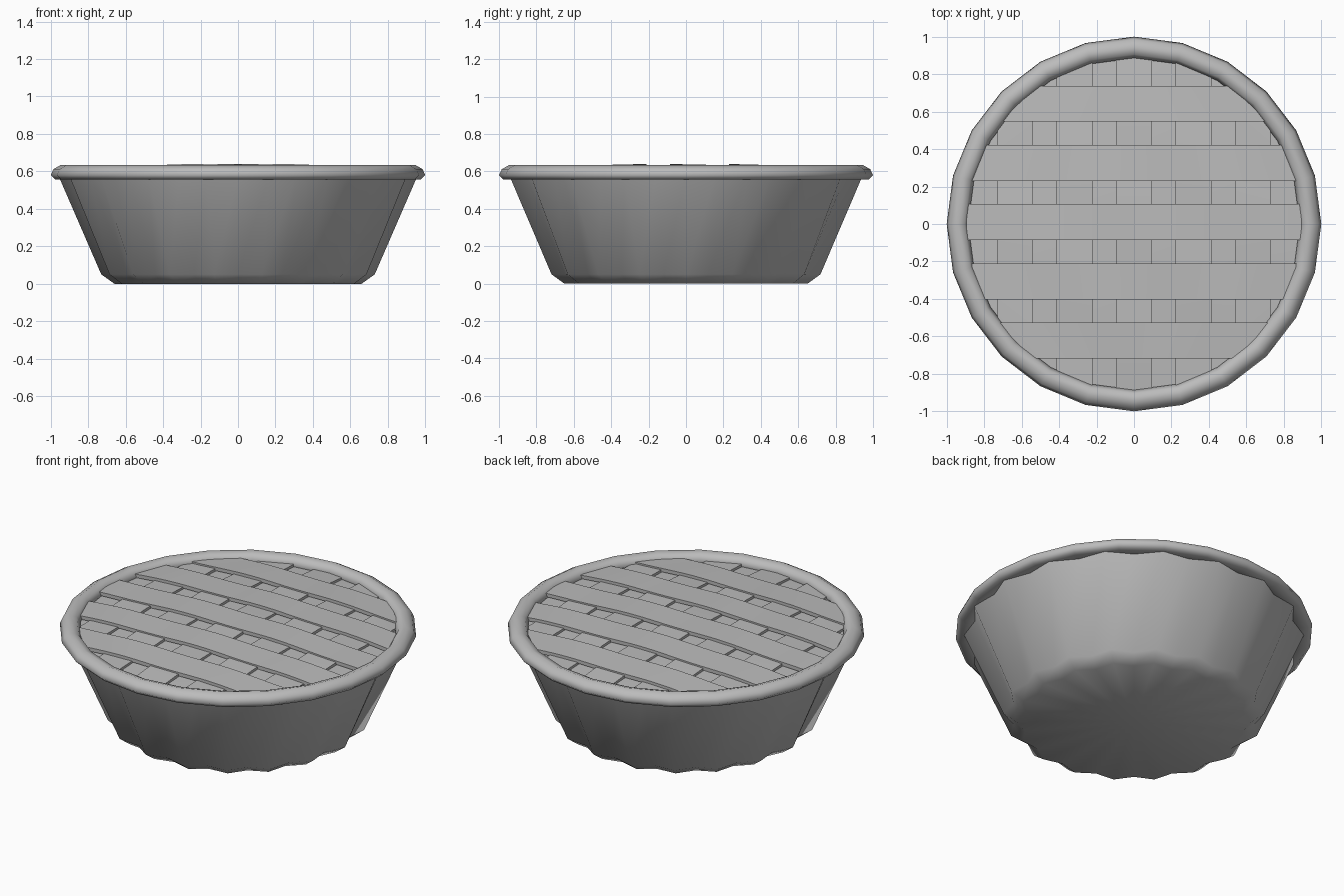
import bpy, bmesh, math
from mathutils import Vector

cube = bpy.data.objects.get("Cube")
if cube:
    bpy.data.objects.remove(cube, do_unlink=True)

grey = bpy.data.materials.new("plain grey")
grey.use_nodes = True
colour = (0.5, 0.5, 0.5, 1)
grey.diffuse_color = colour
grey.node_tree.nodes["Principled BSDF"].inputs["Base Color"].default_value = colour


def finish(bm, name, smooth):
    bmesh.ops.recalc_face_normals(bm, faces=bm.faces)
    for f in bm.faces:
        f.smooth = smooth
    mesh = bpy.data.meshes.new(name)
    bm.to_mesh(mesh)
    bm.free()
    mesh.materials.append(grey)
    obj = bpy.data.objects.new(name, mesh)
    bpy.context.collection.objects.link(obj)
    return obj


def ring(bm, count, peak, valley, z):
    # every second point sits on the valley radius
    verts = []
    for i in range(count):
        a = math.tau * i / count
        r = valley if i % 2 else peak
        verts.append(bm.verts.new((r * math.cos(a), r * math.sin(a), z)))
    return verts


def bridge(bm, lower, upper):
    n = len(lower)
    for i in range(n):
        j = (i + 1) % n
        bm.faces.new((lower[i], lower[j], upper[j], upper[i]))


def cap(bm, loop, z):
    centre = bm.verts.new((0, 0, z))
    for i, v in enumerate(loop):
        bm.faces.new((v, loop[(i + 1) % len(loop)], centre))


def dome(x, y):
    return 0.642 - 0.04 * (x * x + y * y)


# Fluted dish
FLUTES = 18
bm = bmesh.new()
rings = [ring(bm, FLUTES * 2, *row) for row in
         [(0.66, 0.62, 0), (0.73, 0.685, 0.05), (0.96, 0.91, 0.58)]]
for low, high in zip(rings, rings[1:]):
    bridge(bm, low, high)
cap(bm, rings[0], 0)
finish(bm, "fluted_dish", True)

# Rolled crust rim
section = [(1, 0.58), (0.985, 0.612), (0.945, 0.635), (0.905, 0.622),
           (0.885, 0.59), (0.9, 0.56), (0.975, 0.556)]
bm = bmesh.new()
loops = [ring(bm, 24, r, r, z) for r, z in section]
for i, loop in enumerate(loops):
    bridge(bm, loop, loops[(i + 1) % len(loops)])
finish(bm, "crust_rim", True)

# Filling surface beneath the lattice
bm = bmesh.new()
loops = [ring(bm, 24, r, r, dome(r, 0) - 0.03) for r in (0.91, 0.6, 0.3)]
for low, high in zip(loops, loops[1:]):
    bridge(bm, low, high)
cap(bm, loops[-1], dome(0, 0) - 0.03)
finish(bm, "filling", True)


def strip(name, centre, across, drop, phase):
    """Woven pastry strip, trimmed to the round rim."""
    bm = bmesh.new()
    half, steps, thick = 0.096, 24, 0.022
    sections = []
    for i in range(steps + 1):
        t = 2 * i / steps - 1
        corners = []
        for side, lower in ((-1, 0), (1, 0), (1, 1), (-1, 1)):
            v = centre + side * half
            u = t * math.sqrt(max(0.9 ** 2 - v * v, 0.01))
            x, y = (v, u) if across else (u, v)
            wave = 0.003 * phase * math.cos(math.pi * u / 0.317)
            corners.append(bm.verts.new((x, y, dome(x, y) - drop + wave - lower * thick)))
        sections.append(corners)
    for a, b in zip(sections, sections[1:]):
        bridge(bm, a, b)
    bm.faces.new(sections[0])
    bm.faces.new(sections[-1])
    obj = finish(bm, name, False)
    return obj


# Lattice, long strips over cross strips
for k in range(-2, 3):
    sign = 1 if k % 2 else -1
    strip(f"long_strip_{k + 3}", 0.316 * k + 0.01, False, 0.003, sign)
    strip(f"cross_strip_{k + 3}", 0.317 * k, True, 0.016, -sign)
